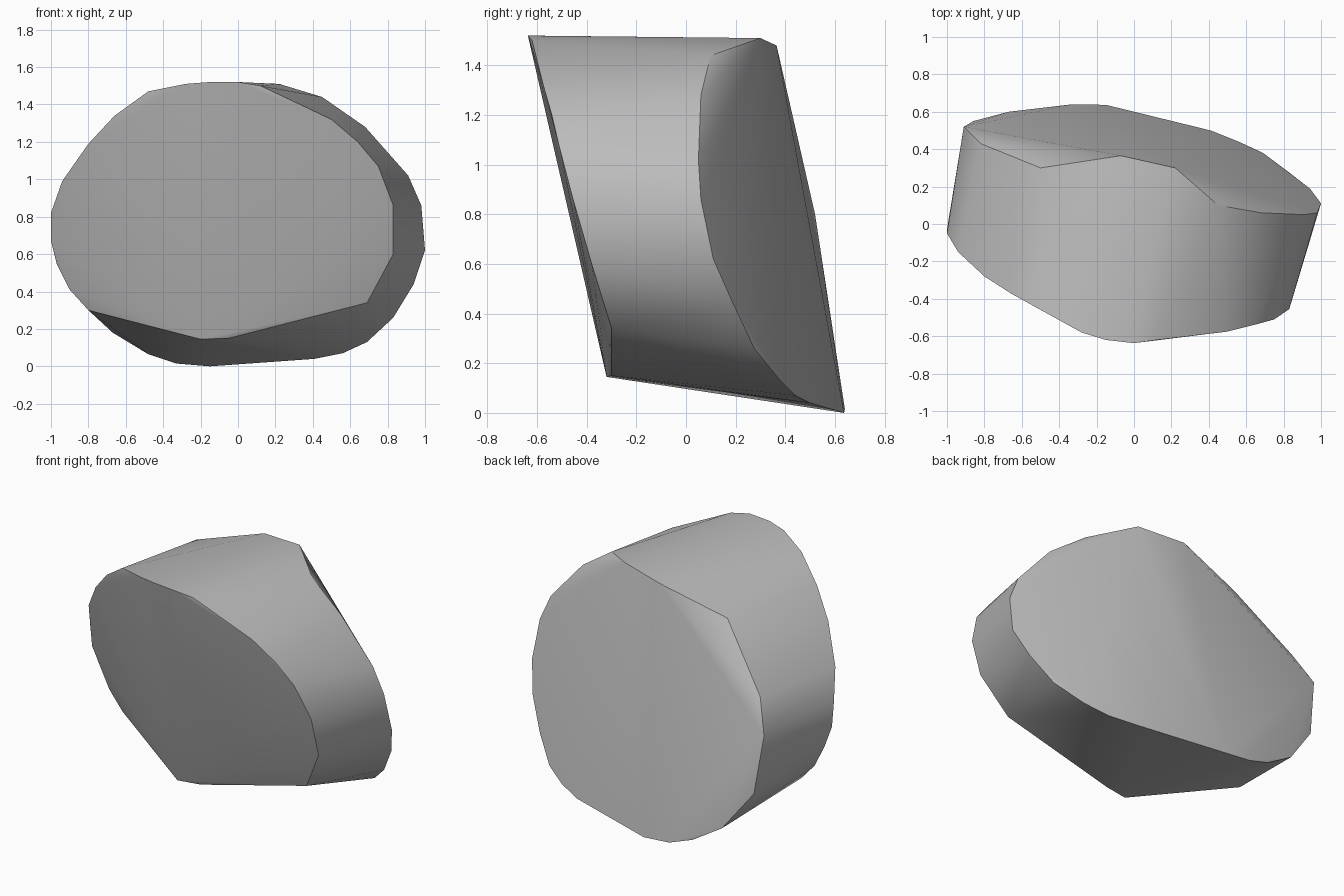
import bpy
import bmesh
from math import radians

# Remove the default object
default_object = bpy.data.objects.get("Cube")
if default_object:
    bpy.data.objects.remove(default_object, do_unlink=True)


def make_material(name, colour):
    material = bpy.data.materials.new(name)
    material.use_nodes = True
    material.diffuse_color = colour
    shader = material.node_tree.nodes["Principled BSDF"]
    shader.inputs["Base Color"].default_value = colour
    return material


def add_rim(mesh, rim):
    """Add one rim of the solid as loose points."""
    for point in rim:
        mesh.verts.new(point)


def build_hull(name, rims, material):
    """Stretch a tight convex skin over the rims and shade it smooth by angle."""
    mesh = bmesh.new()
    for rim in rims:
        add_rim(mesh, rim)
    result = bmesh.ops.convex_hull(mesh, input=mesh.verts, use_existing_faces=False)
    # Drop any points that fell just inside the skin
    leftovers = set(result["geom_interior"]) | set(result["geom_unused"])
    loose = [item for item in leftovers if isinstance(item, bmesh.types.BMVert)]
    bmesh.ops.delete(mesh, geom=loose, context="VERTS")
    bmesh.ops.recalc_face_normals(mesh, faces=mesh.faces)

    data = bpy.data.meshes.new(name)
    mesh.to_mesh(data)
    mesh.free()
    data.materials.append(material)
    hull = bpy.data.objects.new(name, data)
    bpy.context.collection.objects.link(hull)

    bpy.ops.object.select_all(action="DESELECT")
    hull.select_set(True)
    bpy.context.view_layer.objects.active = hull
    bpy.ops.object.shade_smooth_by_angle(angle=radians(30))
    return hull


# Front rim, from the lowest point up the +x side and down the other side
front_rim = [
    (-.2, -.32, .145), (-.05, -.3, .15), (.69, -.3, .34), (.83, -.38, .6),
    (.83, -.455, .86), (.75, -.51, 1.07), (.64, -.54, 1.2), (.5, -.575, 1.32),
    (.12, -.62, 1.5), (0, -.637, 1.52), (-.15, -.62, 1.52), (-.28, -.58, 1.51),
    (-.48, -.47, 1.47), (-.66, -.37, 1.34), (-.8, -.28, 1.19), (-.94, -.15, .99),
    (-1, -.05, .82), (-1, -.03, .67), (-.97, 0, .55), (-.9, 0, .41), (-.8, -.01, .3),
]

# Back rim, in the same order
back_rim = [
    (-.15, .637, 0), (.41, .5, .04), (.56, .44, .07), (.69, .38, .13),
    (.83, .275, .26), (.94, .19, .44), (1, .11, .62), (.98, .06, .86),
    (.91, .05, 1.02), (.68, .06, 1.28), (.45, .1, 1.44), (.22, .3, 1.51),
    (-.07, .365, 1.48), (-.5, .3, 1.35), (-.82, .43, .99), (-.91, .52, .8),
    (-.86, .55, .43), (-.67, .6, .18), (-.48, .62, .065), (-.33, .64, .015),
]

stone_grey = make_material("stone grey", (.5, .5, .5, 1))
build_hull("slanted_drum", [front_rim, back_rim], stone_grey)
